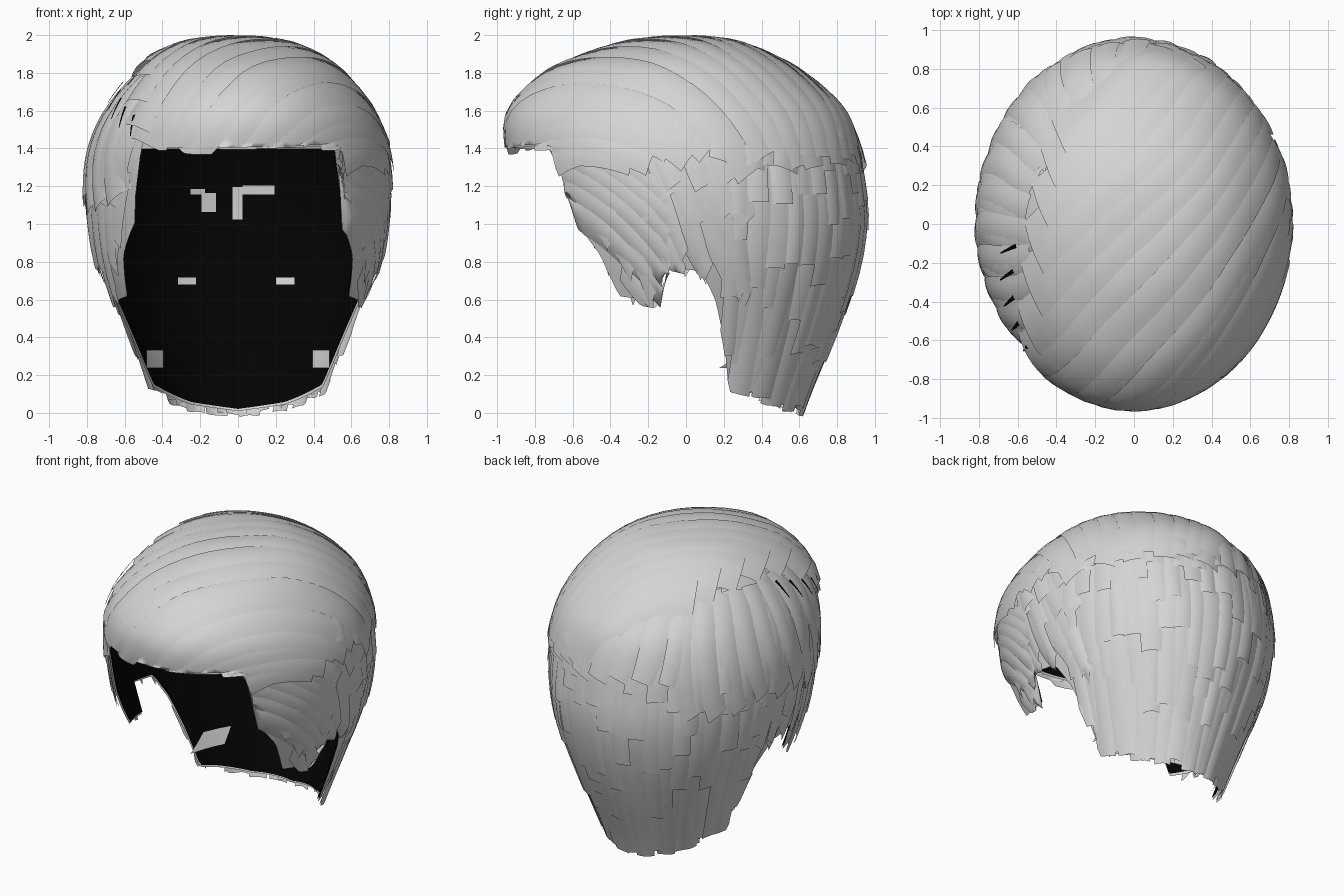
import bpy, math, random
from mathutils import Vector

if "Cube" in bpy.data.objects:
    bpy.data.objects.remove(bpy.data.objects["Cube"])

random.seed(4)

def material(name, v):
    m = bpy.data.materials.new(name)
    m.diffuse_color = (v, v, v, 1)
    m.use_nodes = True
    m.node_tree.nodes["Principled BSDF"].inputs["Base Color"].default_value = m.diffuse_color
    return m

GREY = material("light_grey_hair", 0.66)
BLACK = material("black_lining", 0.001)

# Rings of the hair volume from crown to nape: height, half width, back depth, front depth
RINGS = [(1.985, 0, 0, 0), (1.965, .24, .24, .28), (1.90, .42, .43, .51), (1.79, .57, .63, .75),
         (1.6, .72, .84, .93), (1.4, .80, .925, .94), (1.2, .82, .96, .89), (1.0, .805, .97, .85),
         (.75, .75, .925, .80), (.45, .635, .82, .70), (.1, .50, .67, .56), (-.08, .42, .60, .5)]

# Lower hairline: degrees away from the back, height
HAIRLINE = [(0, .02), (35, .05), (60, .10), (70, .13), (75, .38), (79.5, .58), (85, .74), (99, .77),
            (100.5, .57), (119, .60), (125, .82), (135, 1.0), (137, 1.2), (138, 1.40), (180, 1.39)]

def ring(t):
    """Smoothly interpolated ring at t (0 crown, 1 nape)."""
    f = max(0, min(t * 10, len(RINGS) - 1.001))
    i = int(f)
    u = f - i
    a, b, c, d = (RINGS[max(0, min(k, len(RINGS) - 1))] for k in (i - 1, i, i + 1, i + 2))
    if i == 0:
        a = (c[0], -c[1], -c[2], -c[3])
    return [.5 * (2 * q + (r - p) * u + (2 * p - 5 * q + 4 * r - s) * u * u
                  + (3 * q - p - 3 * r + s) * u ** 3) for p, q, r, s in zip(a, b, c, d)]

def point(p, q):
    """Flattened scalp position (p to the side, q to the back) to a point in space."""
    t = math.hypot(p, q)
    z, w, back, front = ring(t)
    t = max(t, 1e-6)
    return Vector((w * p / t, (back if q > 0 else front) * q / t, z))

def surface(p, q, off):
    e = .012
    n = (point(p + e, q) - point(p - e, q)).cross(point(p, q + e) - point(p, q - e))
    return point(p, q) + n.normalized() * off

def polar(t, deg):
    a = math.radians(deg)
    return t * math.sin(a), t * math.cos(a)

def ring_at(z):
    """The t value at a height."""
    for i in range(len(RINGS) - 1):
        if RINGS[i + 1][0] <= z:
            return (i + (RINGS[i][0] - z) / (RINGS[i][0] - RINGS[i + 1][0])) / 10
    return 1.05

def hairline(deg):
    """Where the hair ends, as t, at an angle from the back."""
    deg = abs((deg + 180) % 360 - 180)
    for (a, za), (b, zb) in zip(HAIRLINE, HAIRLINE[1:]):
        if deg <= b:
            return ring_at(za + (zb - za) * (deg - a) / (b - a))

def make(name, verts, faces, mat):
    me = bpy.data.meshes.new(name)
    me.from_pydata(verts, [], faces)
    me.materials.append(mat)
    me.polygons.foreach_set("use_smooth", [True] * len(me.polygons))
    ob = bpy.data.objects.new(name, me)
    bpy.context.collection.objects.link(ob)

def shell(name, off, trim, mat, inward):
    """Cap that follows the hairline."""
    cols, rows, v, f = 240, 28, [], []
    for c in range(cols):
        deg = c * 360 / cols
        end = hairline(deg) - trim
        v += [surface(*polar(.02 + (end - .02) * r / rows, deg), off) for r in range(rows + 1)]
    for c in range(cols):
        a, b = c * (rows + 1), (c + 1) % cols * (rows + 1)
        for r in range(rows):
            quad = (b + r, b + r + 1, a + r + 1, a + r)
            f.append(quad[::-1] if inward else quad)
    top = [c * (rows + 1) for c in range(cols)]
    f.append(top if inward else top[::-1])
    make(name, v, f, mat)

def strand(v, f, path, width, low, high, bulge, tilt, taper=.85, slack=.01):
    """Curved hair card along a path on the flattened scalp, trimmed at the hairline."""
    base, n, m = len(v), len(path), 7
    for i, (p, q) in enumerate(path):
        p0, q0 = path[max(i - 1, 0)]
        p1, q1 = path[min(i + 1, n - 1)]
        d = math.hypot(p1 - p0, q1 - q0)
        sx, sy = (q1 - q0) / d, -(p1 - p0) / d
        k, e = i / (n - 1), .02
        scale = (point(p + sx * e, q + sy * e) - point(p - sx * e, q - sy * e)).length / (2 * e)
        half = width / 2 / max(scale, .5) * (1 - (1 - taper) * k)
        for j in range(m):
            s = j / (m - 1) * 2 - 1
            x, y = p + sx * s * half, q + sy * s * half
            cut = min(1, (hairline(math.degrees(math.atan2(x, y))) + slack) / math.hypot(x, y))
            v.append(surface(x * cut, y * cut, low + (high - low) * k + bulge * (1 - s * s) + tilt * s))
    for i in range(n - 1):
        for j in range(m - 1):
            a = base + i * m + j
            f.append((a, a + m, a + m + 1, a + 1))

# Dark lining and the under layer of hair
shell("inner_lining", -.042, .004, BLACK, True)
shell("hair_under_layer", -.032, 0, GREY, False)

# Overlapping strands falling down the sides and back, lowest layer first
for name, lo, hi in (("right_side_strands", 70, 134), ("back_strands", -70, 70), ("left_side_strands", -134, -70)):
    v, f = [], []
    for t0, length in ((.80, .27), (.66, .27), (.52, .28), (.38, .28), (.27, .30)):
        w = ring(t0)[1]
        count = round((hi - lo) / 360 * 2 * math.pi * (w + .06) / .105)
        for c in range(count):
            deg = lo + (hi - lo) * (c + .5) / count + random.uniform(-1, 1)
            start = t0 + random.uniform(-.05, .04)
            sweep = 0
            if abs(deg) > 80:
                sweep = -math.copysign(12 if deg > 0 else 6, deg)
            end = min(start + length + random.uniform(-.04, .05),
                      min(hairline(deg), hairline(deg + sweep)) + random.uniform(-.012, .015), 1.05)
            if end - start < .07:
                continue
            path = [polar(start + (end - start) * k / 8, deg + sweep * (k / 8) ** 1.3) for k in range(9)]
            strand(v, f, path, random.uniform(.12, .17), -.028, random.uniform(-.016, -.004),
                   random.uniform(.004, .010), random.uniform(-.008, .008), .85, random.uniform(0, .015))
    make(name, v, f, GREY)

# Rounded clumps hanging from the parting on the left
v, f = [], []
for c in range(9):
    deg = -44 - c * 10.5
    end = min(.64, hairline(deg)) + random.uniform(-.03, .02)
    path = [polar(.30 + (end - .30) * k / 12, deg + 4 * math.sin(k / 12 * math.pi)) for k in range(13)]
    strand(v, f, path, .23, -.035, -.016, .018, .016, .9)
make("left_parting_clumps", v, f, GREY)

# Long locks sweeping from the parting and fringe across the top to the right and back
ROOTS = [(-.20, .21), (-.235, .10), (-.265, -.04), (-.285, -.17), (-.315, -.30), (-.29, -.41),
         (-.20, -.475), (-.08, -.505), (.04, -.51), (.15, -.49), (.25, -.447), (.335, -.385)]

def along(points, k):
    x = k * (len(points) - 1)
    i = min(int(x), len(points) - 2)
    return Vector(points[i]).lerp(Vector(points[i + 1]), x - i)

v, f = [], []
COUNT = 17
for c in range(COUNT):
    k = c / (COUNT - 1)
    a = along(ROOTS, k)
    b = Vector(polar(random.uniform(.46, .56), 8 + 106 * k))
    d = b - a
    mid = (a + b) / 2 + Vector((d.y, -d.x)) * .12 * (1 - k)
    path = []
    for i in range(25):
        u = i / 24
        path.append(tuple(a * (1 - u) ** 2 + mid * 2 * u * (1 - u) + b * u * u))
    strand(v, f, path, random.uniform(.27, .31), .002, -.012, .014, .017, .8, random.uniform(-.012, .012))
make("swept_top_locks", v, f, GREY)

# Dark gaps below the raised edge of the locks at the parting
v, f = [], []
for c in range(5):
    deg = -98 - c * 8.5
    t = .325 + c * .022
    path = [polar(t + .055 * k / 4, deg - 1.5 * k / 4) for k in range(5)]
    strand(v, f, path, .024, .006, .004, .002, 0, .3)
make("parting_gaps", v, f, BLACK)

# Shorter crown strands breaking up the back of the top
v, f = [], []
for c in range(13):
    deg = -40 + c * 11
    start, end = random.uniform(.26, .32), random.uniform(.48, .56)
    path = [polar(start + (end - start) * i / 8, deg + 8 * (i / 8)) for i in range(9)]
    strand(v, f, path, random.uniform(.15, .2), -.025, random.uniform(-.008, .002), .01, .008)
make("crown_strands", v, f, GREY)

# Temple strands fanning back and down from the right front hairline
v, f = [], []
for c in range(6):
    t0 = .45 + c * .045
    path = [polar(t0 + .20 * (i / 12) ** 1.4, 137 - 40 * i / 12) for i in range(13)]
    strand(v, f, path, .17, -.016, -.018, .012, -.012)
make("right_temple_strands", v, f, GREY)

# Strand ends showing through the lining: left, right, bottom, top
v, f = [], []
for x0, x1, z0, z1 in ((-.20, -.12, 1.06, 1.17), (-.03, .025, 1.02, 1.20), (.025, .20, 1.16, 1.21),
                       (-.26, -.18, 1.16, 1.19), (-.33, -.23, .66, .70), (.21, .31, .66, .70),
                       (-.50, -.41, .23, .32), (.41, .50, .23, .32)):
    base = len(v)
    for z in (z0, (z0 + z1) / 2, z1):
        t = ring_at(z)
        for x in (x0, (x0 + x1) / 2, x1):
            deg = math.degrees(math.asin(x / (ring(t)[1] - .03)))
            v.append(surface(*polar(t, deg), -.048))
    for i in (0, 1, 3, 4):
        f.append((base + i, base + i + 1, base + i + 4, base + i + 3))
make("inner_strand_ends", v, f, GREY)
